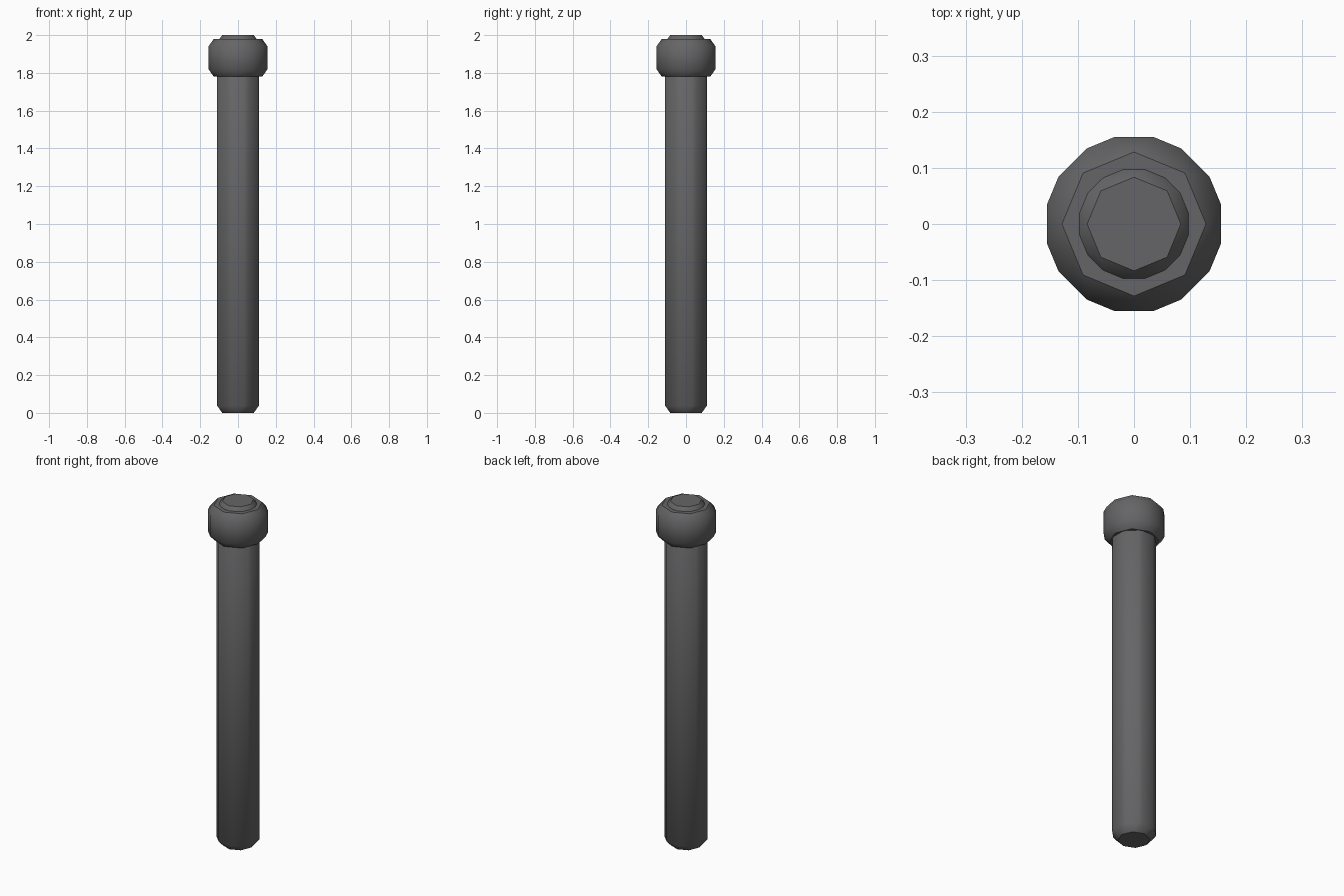
import bpy, bmesh
from mathutils import Matrix

if "Cube" in bpy.data.objects:
    bpy.data.objects.remove(bpy.data.objects["Cube"])


def bevelled_octagon(name, radius, z0, z1, bevel=0.038):
    """Eight-sided prism with every edge chamfered; sides smooth, caps flat."""
    bm = bmesh.new()
    bmesh.ops.create_cone(bm, cap_ends=True, segments=8, radius1=radius, radius2=radius,
                          depth=z1 - z0, matrix=Matrix.Translation((0, 0, (z0 + z1) / 2)))
    bmesh.ops.bevel(bm, geom=bm.edges[:], offset=bevel, offset_type='OFFSET',
                    segments=1, profile=0.5, affect='EDGES')
    bm.normal_update()
    for f in bm.faces:
        f.smooth = abs(f.normal.z) < 0.99
    mesh = bpy.data.meshes.new(name)
    bm.to_mesh(mesh)
    bm.free()
    obj = bpy.data.objects.new(name, mesh)
    bpy.context.collection.objects.link(obj)

    # Dark grey metal
    mat = bpy.data.materials.get("dark_metal") or bpy.data.materials.new("dark_metal")
    mat.diffuse_color = (0.13, 0.13, 0.135, 1)
    mat.use_nodes = True
    mat.node_tree.nodes["Principled BSDF"].inputs["Base Color"].default_value = mat.diffuse_color
    mesh.materials.append(mat)
    return obj


# Long shaft running the full height
bevelled_octagon("post_shaft", 0.1246, 0.0, 2.0)
# Wider collar near the top
bevelled_octagon("post_collar", 0.1695, 1.78, 1.98)
